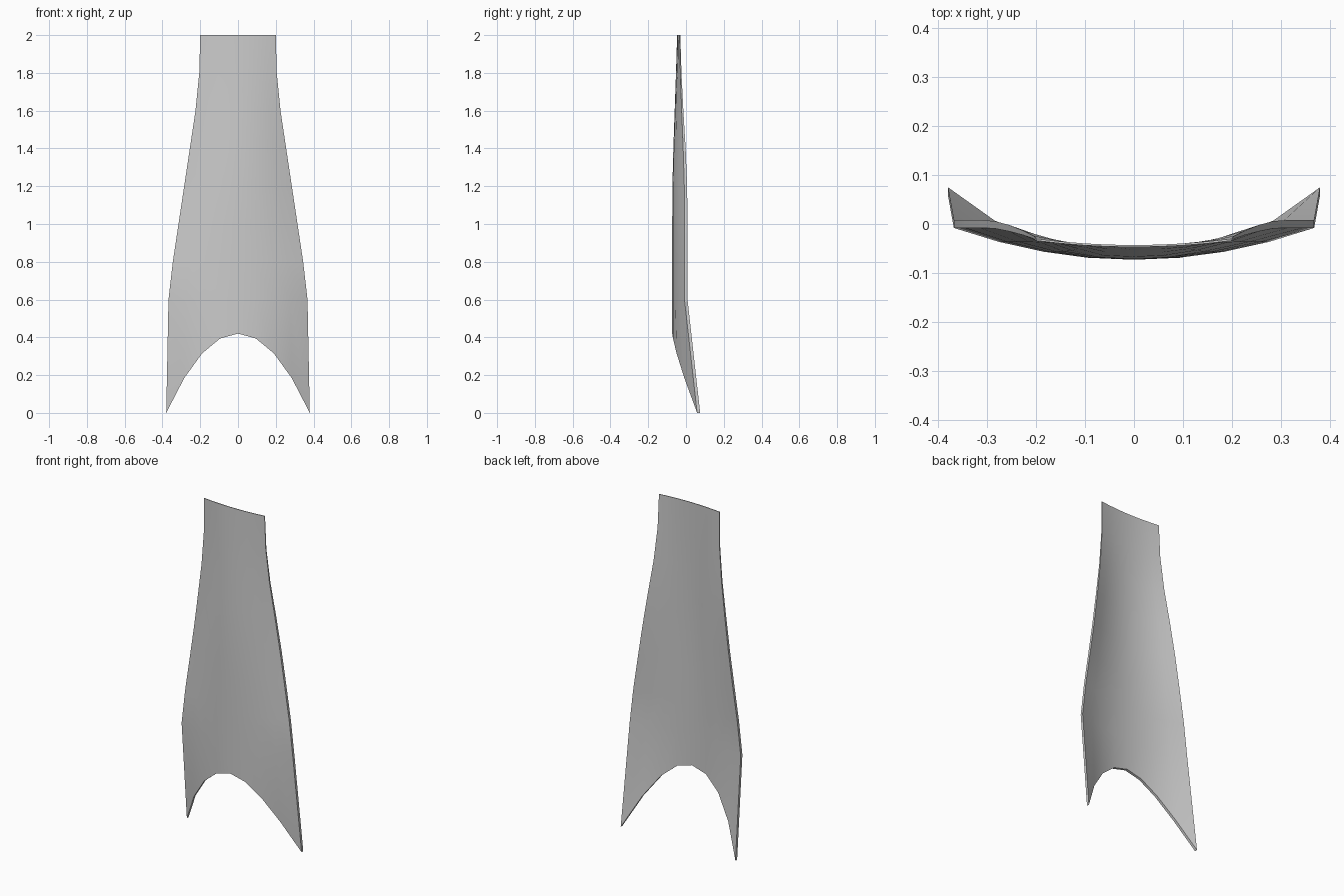
import bpy, bmesh

if "Cube" in bpy.data.objects:
    bpy.data.objects.remove(bpy.data.objects["Cube"])

# Rows from top down: z, half width, front centre y, front edge y, thickness
ROWS = [
    (2.0, 0.200, -0.047, -0.034, 0.004),
    (1.8, 0.205, -0.053, -0.030, 0.006),
    (1.6, 0.225, -0.060, -0.023, 0.009),
    (1.4, 0.255, -0.067, -0.015, 0.013),
    (1.2, 0.285, -0.072, -0.009, 0.015),
    (1.0, 0.315, -0.073, -0.008, 0.016),
    (0.8, 0.345, -0.073, -0.008, 0.016),
    (0.6, 0.368, -0.073, -0.008, 0.016),
]
COLS = 8


def section(u):
    """Front and back points down one column, ending on the arched hem."""
    pts = []
    for z, w, yc, ye, t in ROWS:
        y = yc + (ye - yc) * u * u
        pts.append(((w * u, y, z), (w * u, y + t, z)))
    y = -0.073 + 0.132 * abs(u) ** 2.5
    z = 0.42 * (1 - u * u)
    pts.append(((0.38 * u, y, z), (0.38 * u, y + 0.016, z)))
    return pts


# Curved tapering panel with thickness
bm = bmesh.new()
grid = [[[bm.verts.new(p) for p in pair] for pair in section(-1 + 2 * i / COLS)]
        for i in range(COLS + 1)]
last = len(ROWS)
for i in range(COLS):
    for j in range(last):
        for s in (0, 1):
            bm.faces.new((grid[i][j][s], grid[i + 1][j][s],
                          grid[i + 1][j + 1][s], grid[i][j + 1][s]))

# Rim closing the front and back sheets
rim = ([(i, 0) for i in range(COLS)] + [(COLS, j) for j in range(last)]
       + [(i, last) for i in range(COLS, 0, -1)] + [(0, j) for j in range(last, 0, -1)])
for (a, b), (c, d) in zip(rim, rim[1:] + rim[:1]):
    bm.faces.new((grid[a][b][0], grid[c][d][0], grid[c][d][1], grid[a][b][1]))
bmesh.ops.recalc_face_normals(bm, faces=bm.faces)

mesh = bpy.data.meshes.new("curved_panel")
bm.to_mesh(mesh)
bm.free()
panel = bpy.data.objects.new("curved_panel", mesh)
bpy.context.collection.objects.link(panel)
bpy.context.view_layer.objects.active = panel
panel.select_set(True)
bpy.ops.object.shade_smooth_by_angle()
